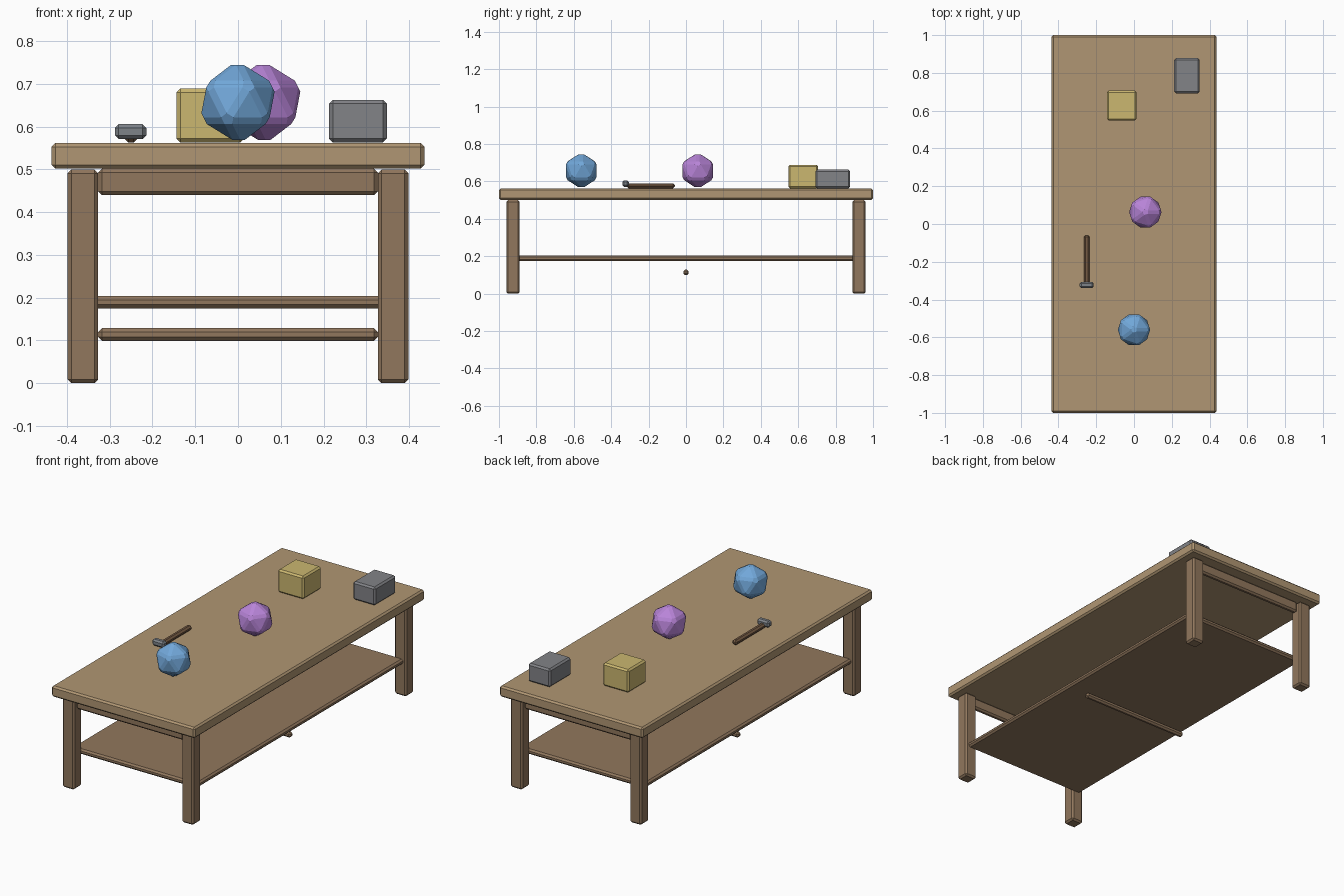
import bpy, bmesh

if "Cube" in bpy.data.objects:
    bpy.data.objects.remove(bpy.data.objects["Cube"])


def material(name, r, g, b):
    """Flat colour from 0-255 display values, stored as linear."""
    lin = [((c / 255 + 0.055) / 1.055) ** 2.4 for c in (r, g, b)]
    m = bpy.data.materials.new(name)
    m.diffuse_color = (*lin, 1)
    m.use_nodes = True
    m.node_tree.nodes["Principled BSDF"].inputs["Base Color"].default_value = m.diffuse_color
    return m


TOP_WOOD = material("light_wood", 176, 150, 115)
FRAME_WOOD = material("brown_wood", 145, 119, 93)
HANDLE_WOOD = material("dark_wood", 118, 91, 68)
STEEL = material("steel_grey", 126, 131, 137)
GREY = material("stone_grey", 130, 131, 135)
YELLOW = material("straw_yellow", 203, 183, 112)
BLUE = material("sky_blue", 113, 167, 217)
PURPLE = material("violet", 184, 132, 216)


def finish(name, bm, mat, bevel):
    """Chamfer every edge and turn the mesh into a flat-shaded object."""
    bmesh.ops.bevel(bm, geom=bm.edges[:], offset=bevel, segments=1,
                    affect='EDGES', clamp_overlap=True)
    bmesh.ops.recalc_face_normals(bm, faces=bm.faces[:])
    me = bpy.data.meshes.new(name)
    bm.to_mesh(me)
    bm.free()
    me.materials.append(mat)
    ob = bpy.data.objects.new(name, me)
    bpy.context.collection.objects.link(ob)
    return ob


def box(name, x, y, z, mat, bevel=0.009):
    """Chamfered box from (min, max) ranges."""
    bm = bmesh.new()
    bmesh.ops.create_cube(bm, size=1)
    for v in bm.verts:
        v.co = [lo + (c + 0.5) * (hi - lo)
                for c, (lo, hi) in zip(v.co, (x, y, z))]
    return finish(name, bm, mat, bevel)


def ball(name, centre, mat):
    """Chamfered twenty-sided ball."""
    bm = bmesh.new()
    bmesh.ops.create_icosphere(bm, subdivisions=1, radius=0.1)
    bmesh.ops.translate(bm, verts=bm.verts[:], vec=centre)
    return finish(name, bm, mat, 0.01)


# Table top
box("table_top", (-0.436, 0.436), (-1, 1), (0.502, 0.562), TOP_WOOD)

# Legs and end rails
for sy, end in ((-1, "front"), (1, "back")):
    yc = sy * 0.925
    for sx, side in ((-1, "left"), (1, "right")):
        xc = sx * 0.363
        box(f"leg_{end}_{side}", (xc - 0.036, xc + 0.036),
            (yc - 0.035, yc + 0.035), (0.002 - 0.002, 0.5), FRAME_WOOD)
    box(f"end_rail_{end}", (-0.327, 0.327), (yc - 0.015, yc + 0.015),
        (0.44, 0.502), FRAME_WOOD)

# Lower shelf and the bar beneath it
box("shelf", (-0.38, 0.38), (-0.9, 0.9), (0.175, 0.204), FRAME_WOOD)
box("centre_bar", (-0.327, 0.327), (-0.014, 0.014), (0.099, 0.129), FRAME_WOOD)

# Objects lying on the table
ball("blue_ball", (0, -0.56, 0.657), BLUE)
ball("purple_ball", (0.06, 0.063, 0.657), PURPLE)
box("yellow_block", (-0.144, 0.014), (0.548, 0.706), (0.563, 0.689), YELLOW)
box("grey_block", (0.213, 0.348), (0.692, 0.878), (0.563, 0.663), GREY)

# Hammer
box("hammer_handle", (-0.265, -0.235), (-0.315, -0.06), (0.563, 0.59), HANDLE_WOOD)
box("hammer_head", (-0.288, -0.214), (-0.34, -0.306), (0.571, 0.606), STEEL)
